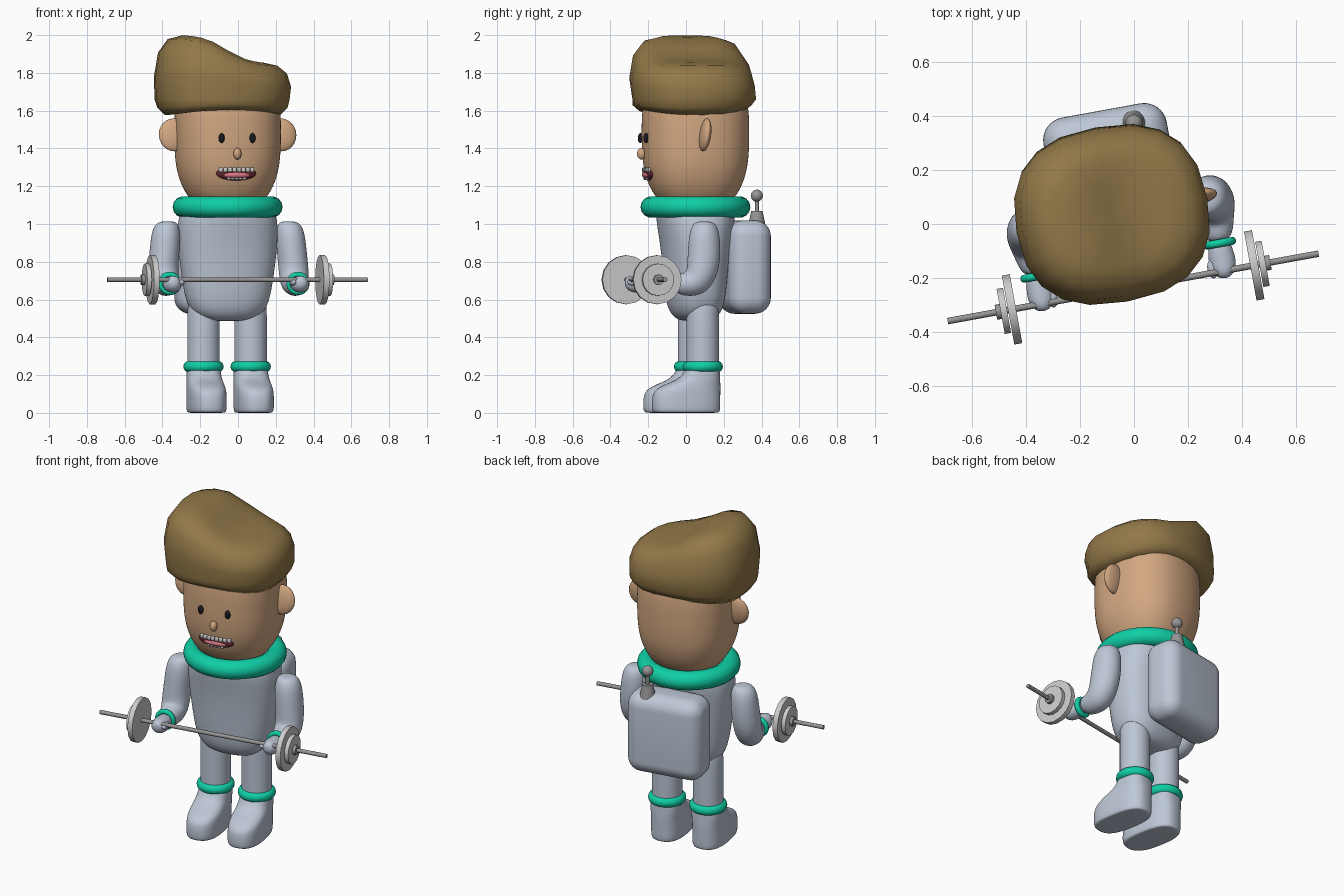
import bpy, bmesh
from math import sin, cos, pi, radians, exp, copysign
from mathutils import Matrix

if "Cube" in bpy.data.objects:
    bpy.data.objects.remove(bpy.data.objects["Cube"])

# The whole figure is turned slightly; parts are built straight, then placed
TURN = Matrix.Translation((-0.055, 0.05, 0)) @ Matrix.Rotation(radians(10.3), 4, 'Z')


def material(name, *rgb):
    m = bpy.data.materials.new(name)
    m.diffuse_color = (*rgb, 1)
    m.use_nodes = True
    m.node_tree.nodes["Principled BSDF"].inputs["Base Color"].default_value = m.diffuse_color
    return m


SUIT = material("suit", 0.51, 0.57, 0.67)
GREEN = material("trim_green", 0.005, 0.62, 0.38)
SKIN = material("skin", 0.65, 0.39, 0.22)
HAIR = material("hair_brown", 0.29, 0.19, 0.065)
BLACK = material("black", 0.01, 0.01, 0.015)
PINK = material("pink", 0.75, 0.2, 0.25)
DARK = material("mouth_dark", 0.12, 0.02, 0.03)
WHITE = material("white", 0.85, 0.85, 0.85)
METAL = material("metal", 0.3, 0.3, 0.3)


def finish(ob, name, mat=None, angle=None):
    ob.name = name
    if mat:
        ob.data.materials.append(mat)
    if angle:
        bpy.ops.object.select_all(action='DESELECT')
        ob.select_set(True)
        bpy.context.view_layer.objects.active = ob
        bpy.ops.object.shade_smooth_by_angle(angle=radians(angle))
    else:
        for p in ob.data.polygons:
            p.use_smooth = True
    ob.matrix_world = TURN @ ob.matrix_basis
    return ob


def loft(name, rings, mat, n=2.0, seg=20, sub=2, warp=None):
    """Skin superellipse rings (x, y, z, rx, ry, tilt about x in degrees)."""
    bm = bmesh.new()
    loops = []
    for x, y, z, rx, ry, *tilt in rings:
        t = radians(tilt[0]) if tilt else 0
        loop = []
        for i in range(seg):
            c, s = cos(2 * pi * i / seg), sin(2 * pi * i / seg)
            px = rx * copysign(abs(c) ** (2 / n), c)
            py = ry * copysign(abs(s) ** (2 / n), s)
            loop.append(bm.verts.new((x + px, y + py * cos(t), z + py * sin(t))))
        loops.append(loop)
    for a, b in zip(loops, loops[1:]):
        for i in range(seg):
            j = (i + 1) % seg
            bm.faces.new((a[i], a[j], b[j], b[i]))
    bm.faces.new(loops[0])
    bm.faces.new(loops[-1])
    if warp:
        for v in bm.verts:
            warp(v.co)
    bmesh.ops.recalc_face_normals(bm, faces=bm.faces)
    me = bpy.data.meshes.new(name)
    bm.to_mesh(me)
    bm.free()
    ob = bpy.data.objects.new(name, me)
    bpy.context.collection.objects.link(ob)
    if sub:
        ob.modifiers.new("smooth", 'SUBSURF').levels = sub
        ob.modifiers["smooth"].render_levels = sub
    return finish(ob, name, mat)


def ball(name, loc, size, mat, rot=(0, 0, 0), seg=20):
    bpy.ops.mesh.primitive_uv_sphere_add(segments=seg, ring_count=seg // 2 + 2, radius=1, location=loc, rotation=rot)
    ob = bpy.context.object
    ob.scale = size
    return finish(ob, name, mat)


def ring(name, loc, major, minor, rot=(0, 0, 0)):
    bpy.ops.mesh.primitive_torus_add(major_segments=40, minor_segments=14, major_radius=major,
                                     minor_radius=minor, location=loc, rotation=rot)
    return finish(bpy.context.object, name, GREEN)


def rod(name, loc, r1, r2, depth, mat=None, axis='Z', sides=16):
    bpy.ops.mesh.primitive_cone_add(vertices=sides, radius1=r1, radius2=r2, depth=depth, location=loc,
                                    rotation=(0, pi / 2, 0) if axis == 'X' else (0, 0, 0))
    return finish(bpy.context.object, name, mat, 35)


def box(name, loc, size, bevel, mat, segs=3):
    bpy.ops.mesh.primitive_cube_add(size=1, location=loc)
    ob = bpy.context.object
    ob.data.transform(Matrix.Diagonal((*size, 1)))
    b = ob.modifiers.new("round", 'BEVEL')
    b.width, b.segments = bevel, segs
    return finish(ob, name, mat)


# Torso, tapering down to rounded hips
loft("torso", [(0, 0, z, rx, ry) for z, rx, ry in (
    (1.10, .20, .19), (1.09, .23, .205), (1.03, .268, .205), (.90, .268, .18), (.75, .25, .165),
    (.62, .23, .155), (.55, .205, .14), (.505, .16, .11), (.485, .09, .07))], SUIT, n=2.5, seg=24)
ring("neck_collar", (0, 0, 1.09), .235, .056)

# Head
loft("head", [(0, 0, z, r, r * 1.01) for z, r in (
    (1.09, .14), (1.11, .18), (1.16, .22), (1.22, .25), (1.30, .273), (1.40, .281),
    (1.50, .282), (1.60, .28), (1.70, .26), (1.72, .2))], SKIN, n=2.4, seg=24)


# Swept hair: rings given as heights from base (0) to crown (1), then fitted to a crest
def sweep(co):
    side = min(1, abs(co.x + .03) / .34) ** 2
    if co.z < 0:
        co.z = 1.66 + co.z * (.055 + .035 * side)
    else:
        co.z = 1.66 + co.z * (.19 + .155 / (1 + exp((co.x + .05) * 16)))


loft("hair", [(-.03, -.013 + dy, u, .36 * r, .325 * r) for u, r, dy in (
    (-.8, .7, 0), (-1, .85, 0), (-.5, .95, 0), (0, .985, .012), (.35, 1, 0), (.72, .94, 0),
    (.93, .8, 0), (1, .6, 0), (1.01, .4, 0), (1.015, .2, 0), (1.015, .03, 0))],
    HAIR, n=2.5, seg=20, sub=0, warp=sweep)

# Face
ball("nose", (0, -.29, 1.372), (.021, .024, .031), SKIN)
ball("mouth", (0, -.252, 1.268), (.108, .026, .038), DARK)
ball("tongue", (0, -.262, 1.26), (.075, .022, .019), PINK)
for i in range(8):
    x = (i - 3.5) * .024
    box("upper_tooth", (x, -.272 + 1.2 * x * x, 1.287), (.022, .014, .024), .005, WHITE, 2)
for i in range(5):
    x = (i - 2) * .021
    box("lower_tooth", (x, -.266 + 1.2 * x * x, 1.241), (.019, .014, .015), .004, WHITE, 2)

# Backpack with a small antenna
box("backpack", (0, .265, .772), (.465, .225, .495), .085, SUIT, 8)
rod("antenna_base", (.112, .31, 1.03), .047, .03, .08, METAL, sides=20)
rod("antenna_stick", (.112, .31, 1.09), .011, .011, .1, METAL)
ball("antenna_ball", (.112, .31, 1.15), (.032,) * 3, METAL)

# Barbell
BAR_Y, BAR_Z = -.29, .705
rod("bar", (0, BAR_Y, BAR_Z), .012, .012, 1.4, METAL, 'X', 12)

for s, side in ((-1, "left"), (1, "right")):
    # Face pairs
    ball(side + "_eye", (s * .083, -.281, 1.455), (.016, .014, .026), BLACK)
    ball(side + "_ear", (s * .288, .0, 1.472), (.082, .029, .088), SKIN, (radians(-8), 0, 0))

    # Arm bent at the elbow, ending in a hand on the bar
    loft(side + "_arm", [(s * x, y, z, rx, ry, t) for x, y, z, rx, ry, t in (
        (.325, -.012, 1.015, .035, .035, 0), (.33, -.012, 1.0, .062, .062, 0),
        (.335, -.013, .95, .078, .082, 0), (.343, -.015, .85, .08, .088, 0),
        (.35, -.022, .77, .08, .088, -15), (.35, -.05, .70, .078, .083, -45),
        (.347, -.10, .675, .068, .068, -72), (.345, -.185, .683, .05, .052, -90))], SUIT)
    ring(side + "_wrist_cuff", (s * .345, -.186, .685), .047, .015, (pi / 2, 0, 0))
    loft(side + "_hand", [(s * .343, y, z, rx, rz, -90) for y, z, rx, rz in (
        (-.175, .684, .038, .038), (-.21, .683, .047, .043), (-.26, .68, .053, .047),
        (-.295, .685, .042, .042), (-.318, .69, .018, .02))], SUIT, seg=16)
    ball(side + "_thumb", (s * .302, -.275, .692), (.019, .036, .019), SUIT)

    # Leg, ankle cuff and boot
    lx, ly = s * .127, .016
    loft(side + "_leg", [(lx, ly, z, r, r) for z, r in (
        (.18, .086), (.19, .087), (.3, .087), (.45, .087), (.58, .087), (.6, .07))], SUIT)
    ring(side + "_ankle_cuff", (lx, ly, .245), .077, .03)
    loft(side + "_boot", [(lx, (a + b) / 2, z, rx, (b - a) / 2) for z, a, b, rx in (
        (0, -.23, .09, .08), (.002, -.25, .105, .094), (.02, -.258, .11, .1), (.08, -.257, .11, .1),
        (.12, -.245, .11, .099), (.15, -.19, .11, .096), (.175, -.12, .108, .093),
        (.21, -.085, .106, .09), (.25, -.072, .104, .087))], SUIT, n=2.6, seg=24)

    # Weights
    rod(side + "_large_plate", (s * .457, BAR_Y, BAR_Z), .13, .13, .03, None, 'X', 16)
    rod(side + "_small_plate", (s * .488, BAR_Y, BAR_Z), .085, .085, .024, None, 'X', 16)
    rod(side + "_plate_stop", (s * .506, BAR_Y, BAR_Z), .028, .028, .024, METAL, 'X', 12)
